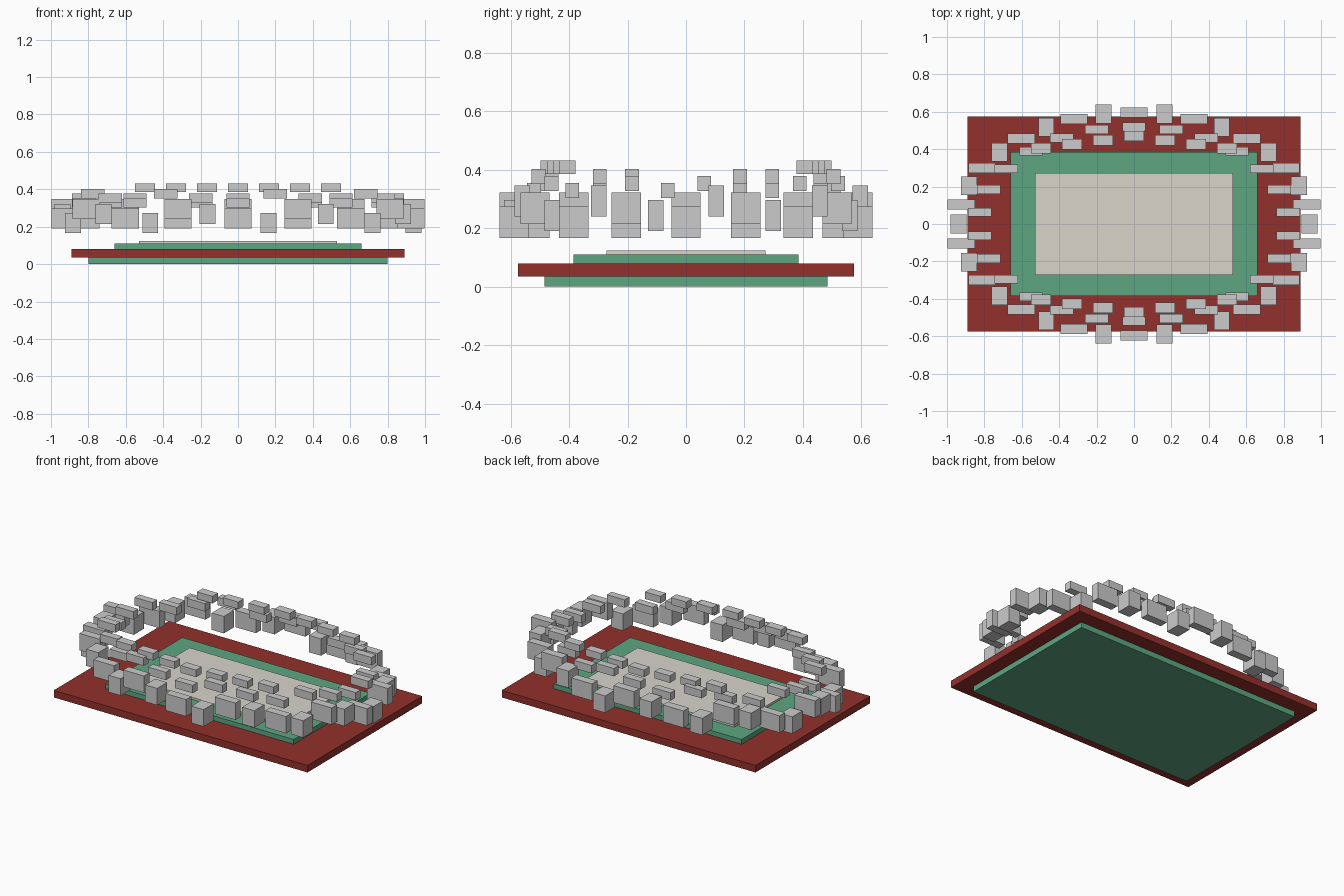
import bpy
from math import cos, sin, pi

if "Cube" in bpy.data.objects:
    bpy.data.objects.remove(bpy.data.objects["Cube"])


def material(name, rgb):
    m = bpy.data.materials.new(name)
    m.diffuse_color = (*rgb, 1)
    m.use_nodes = True
    m.node_tree.nodes["Principled BSDF"].inputs["Base Color"].default_value = m.diffuse_color
    return m


def box(name, x, y, z0, z1, w, d, mat=None):
    bpy.ops.mesh.primitive_cube_add(size=1, location=(x, y, (z0 + z1) / 2))
    o = bpy.context.object
    o.name = name
    o.scale = (w, d, z1 - z0)
    bpy.ops.object.transform_apply(location=False, rotation=False, scale=True)
    if mat:
        o.data.materials.append(mat)
    return o


green = material("green", (0.11, 0.38, 0.22))
red = material("red", (0.29, 0.03, 0.025))
cream = material("cream", (0.69, 0.66, 0.60))

# Stepped base and court
box("lower_base", 0, 0, 0.0, 0.035, 1.60, 0.967, green)
box("red_apron", 0, 0, 0.035, 0.08, 1.78, 1.15, red)
box("green_surround", 0, 0, 0.08, 0.11, 1.32, 0.77, green)
box("court_floor", 0, 0, 0.11, 0.123, 1.06, 0.545, cream)

# Outer ring: alternating deep and wide blocks at four repeating heights
outer_z = [0.167, 0.24, 0.215, 0.19]
for i in range(36):
    a = 2 * pi * i / 36
    w, d = (0.145, 0.053) if i % 2 else (0.085, 0.10)
    z = outer_z[i % 4]
    box("outer_block", 0.938 * cos(a), 0.597 * sin(a), z, z + 0.107, w, d)

# Middle ring: low wide blocks at three repeating heights
middle_z = [0.328, 0.304, 0.352]
for i in range(26):
    a = 2 * pi * (i + 0.5) / 26
    z = middle_z[i % 3]
    box("middle_block", 0.83 * cos(a), 0.52 * sin(a), z, z + 0.05, 0.125, 0.047)

# Top rows along both long sides
for side in (-1, 1):
    for k in range(-3, 4):
        box("top_block", 0.166 * k, side * (0.47 - 0.0215 * abs(k)),
            0.386, 0.431, 0.108, 0.055)
